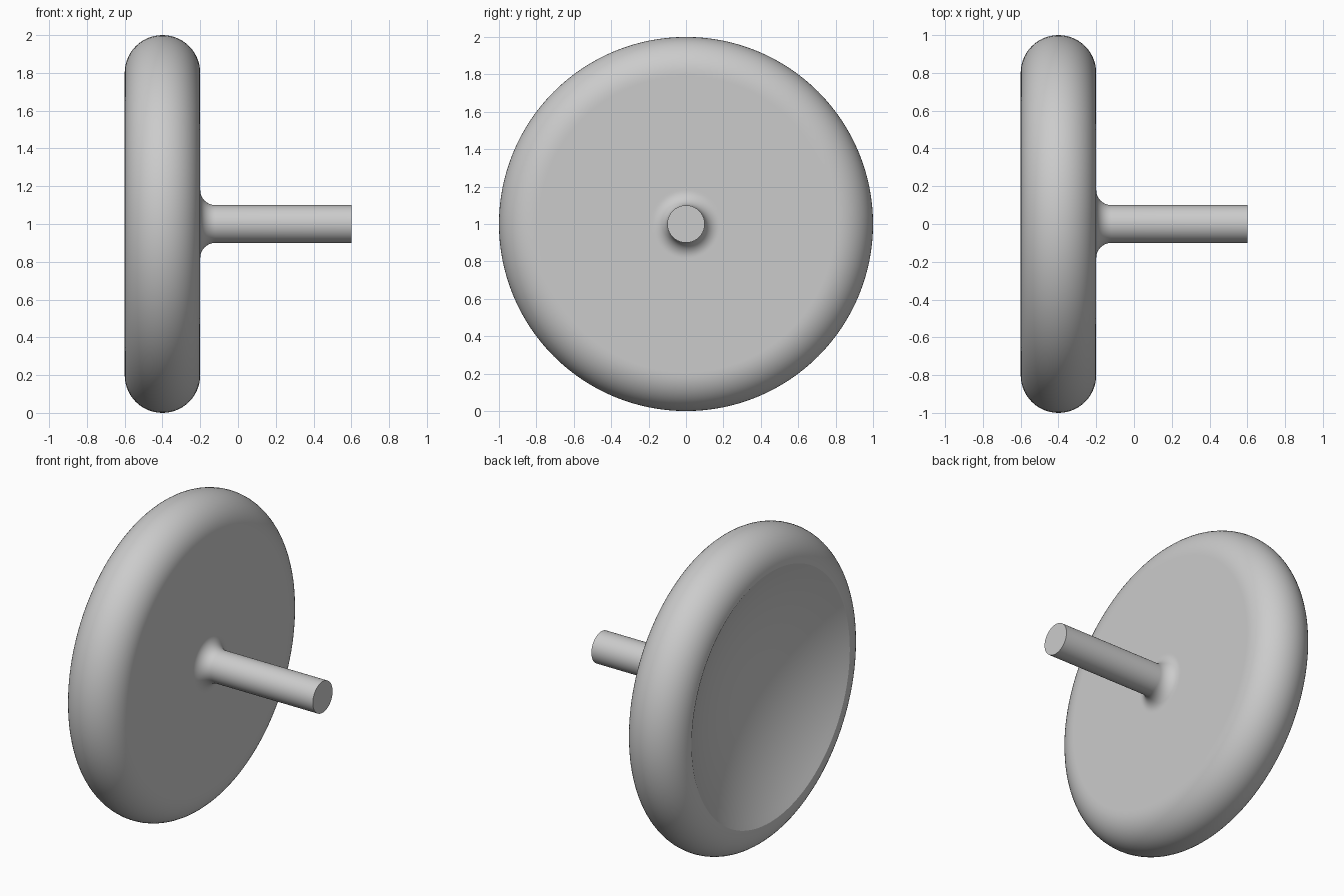
import bpy, bmesh
from math import sin, cos, pi, radians, asin, atan

cube = bpy.data.objects.get("Cube")
if cube:
    bpy.data.objects.remove(cube, do_unlink=True)

grey = bpy.data.materials.new("light grey")
grey.use_nodes = True
colour = (0.6, 0.6, 0.6, 1)
grey.diffuse_color = colour
grey.node_tree.nodes["Principled BSDF"].inputs["Base Color"].default_value = colour

# Main sizes
RIM, CENTRE_R, WHEEL_X = 0.2, 0.8, -0.4
SHAFT_R, SHAFT_END, FILLET = 0.1, 0.6, 0.08
DISH_DEPTH = 0.21
FACE_X, BACK_X = WHEEL_X + RIM, WHEEL_X - RIM


def arc(cx, cr, radius, start, end, steps):
    """Points (x, r) along a circular arc, angles measured from +x towards +r."""
    angles = [start + (end - start) * i / steps for i in range(steps + 1)]
    return [(cx + radius * cos(a), cr + radius * sin(a)) for a in angles]


def lathe(name, profile, segments=128):
    """Revolve an (x, r) profile around the x axis at mid height."""
    bm = bmesh.new()
    verts = [bm.verts.new((x, 0, r)) for x, r in profile]
    edges = [bm.edges.new(pair) for pair in zip(verts, verts[1:])]
    bmesh.ops.spin(bm, geom=verts + edges, cent=(0, 0, 0), axis=(1, 0, 0),
                   angle=2 * pi, steps=segments, use_duplicate=False)
    bmesh.ops.remove_doubles(bm, verts=bm.verts, dist=1e-5)
    bmesh.ops.recalc_face_normals(bm, faces=bm.faces)
    mesh = bpy.data.meshes.new(name)
    bm.to_mesh(mesh)
    bm.free()
    mesh.materials.append(grey)
    obj = bpy.data.objects.new(name, mesh)
    obj.location.z = 1
    bpy.context.collection.objects.link(obj)
    bpy.ops.object.select_all(action='DESELECT')
    obj.select_set(True)
    bpy.context.view_layer.objects.active = obj
    bpy.ops.object.shade_smooth_by_angle(angle=radians(20))
    return obj


# Shaft with a filleted root, running into the flat face
shaft = [(SHAFT_END, 0), (SHAFT_END, SHAFT_R)]
fillet = arc(FACE_X + FILLET, SHAFT_R + FILLET, FILLET, -pi / 2, -pi, 12)
face = [(FACE_X, SHAFT_R + FILLET + 0.01), (FACE_X, CENTRE_R - 0.01)]

# Rounded rim, then a spherical dish on the far side
rim = arc(WHEEL_X, CENTRE_R, RIM, 0, pi, 28)
sphere_r = (CENTRE_R ** 2 + DISH_DEPTH ** 2) / (2 * DISH_DEPTH)
half = asin(CENTRE_R / sphere_r)
dish = arc(BACK_X + DISH_DEPTH - sphere_r, 0, sphere_r, half, 0, 20)
dish[-1] = (BACK_X + DISH_DEPTH, 0)

lathe("dished_wheel_with_shaft", shaft + fillet + face + rim + dish[1:])
